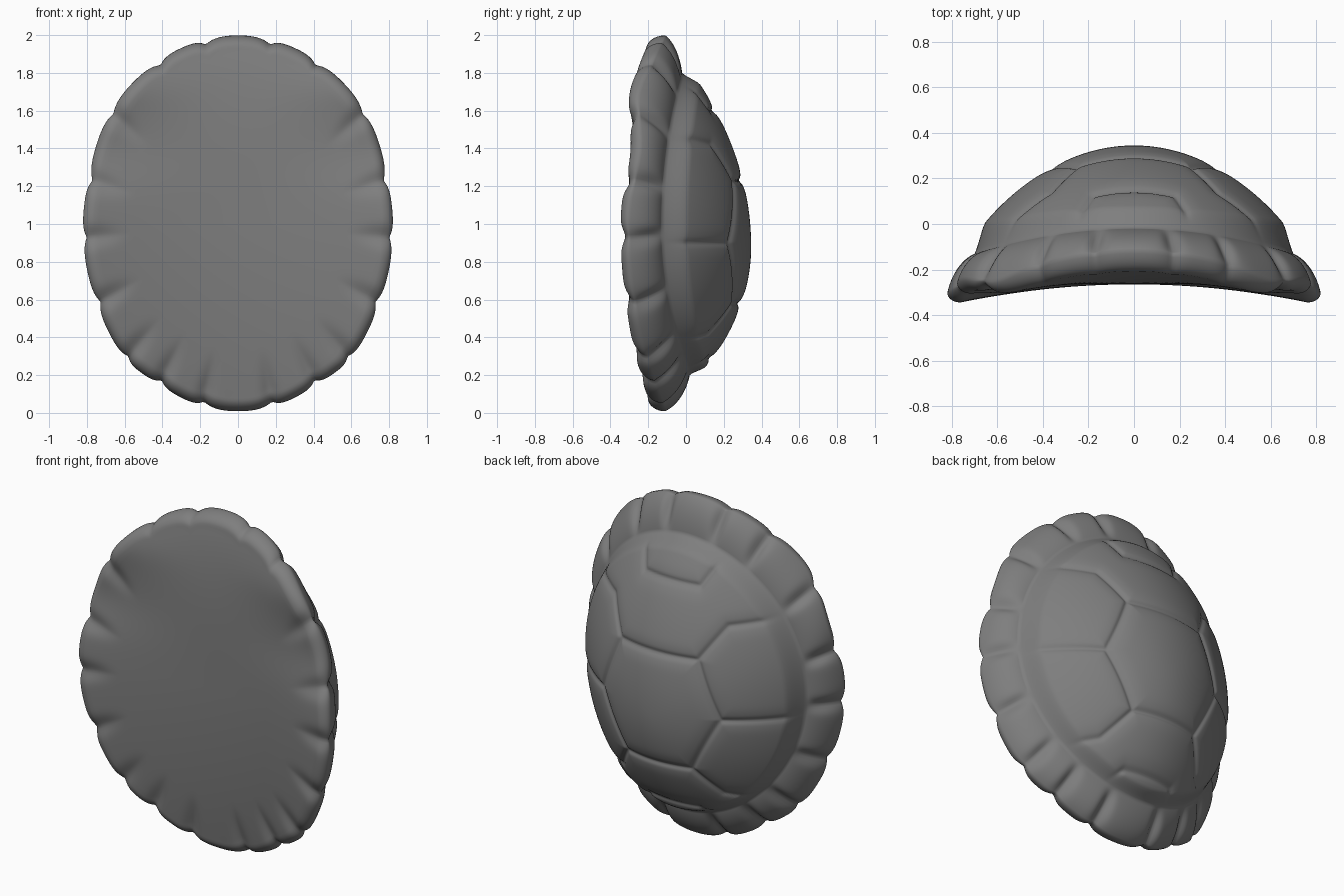
import bpy, bmesh, math
from mathutils import Vector

cube = bpy.data.objects.get("Cube")
if cube:
    bpy.data.objects.remove(cube, do_unlink=True)

SEGS = 384

# Notches between the edge plates, one half (x, z), top to bottom
NOTCHES = [(.17, 1.95), (.41, 1.84), (.66, 1.58), (.77, 1.23), (.80, .93),
           (.728, .59), (.58, .30), (.405, .175), (.18, .06)]
knots = [(math.atan2(z - 1, x / .82), math.hypot(x / .82, z - 1)) for x, z in NOTCHES]
knots = ([(math.pi - knots[0][0], knots[0][1])] + knots
         + [(-math.pi - knots[-1][0], knots[-1][1])])

# Seams between the dome plates, one half (x, z)
SEAMS = [
    [(0, 1.23), (.25, 1.23), (.38, .90), (.21, .58), (0, .58)],
    [(.25, 1.23), (.37, 1.42), (.66, 1.47)],
    [(.38, .90), (.72, .90)],
    [(.21, .58), (.33, .42), (.55, .36)],
    [(0, 1.60), (.18, 1.60), (.23, 1.70)],
    [(0, .29), (.16, .29), (.21, .24)],
]
segments = [(Vector(a), Vector(b)) for s in SEAMS for a, b in zip(s, s[1:])]


def lerp(a, b, t):
    return a + (b - a) * t


def smooth(a, b, v):
    t = max(0, min(1, (v - a) / (b - a)))
    return t * t * (3 - 2 * t)


def bell(v, width):
    return math.exp(-(v / width) ** 2)


def seam_depth(x, z):
    p = Vector((abs(x), z))
    best = 9
    for a, b in segments:
        d = b - a
        t = max(0, min(1, (p - a).dot(d) / d.length_squared))
        best = min(best, (p - a - d * t).length)
    return .012 * bell(best, .015) + .009 * bell(best, .045)


def outline(theta):
    """Scalloped edge: radius factor and angular distance to the next notch."""
    a = math.atan2(math.sin(theta), abs(math.cos(theta)))
    for (a0, k0), (a1, k1) in zip(knots, knots[1:]):
        if a1 <= a <= a0:
            t = (a0 - a) / (a0 - a1)
            k = lerp(k0, k1, t) + .026 * (1 - abs(2 * t - 1) ** 4)
            return k, min(a0 - a, a - a1)


def front_y(x, z):
    dz = z - 1
    lift = dz ** 4 if dz > 0 else dz ** 2
    wave = .05 * bell(z - 1.4, .2) - .035 * bell(z - 1.72, .12) - .09
    return -.265 + wave * (x / .8) ** 2 + .075 * lift


def section(theta):
    """Cross-section from the dome apex, over the edge, to the front centre."""
    c, s = math.cos(theta), math.sin(theta)
    k, gap = outline(theta)
    notch = bell(gap, .04)
    inner = Vector((.70 * c, 1 + .80 * s))
    outer = Vector((.82 * c * k, 1 + s * k))
    apex, middle = Vector((0, .88)), Vector((0, 1))
    edge_y = -.13 + (.11 if s > 0 else .15) * s * s
    lip_y = -.06 + (.09 if s > 0 else .13) * s * s
    power = lerp(.88, .95, s * s)
    pts = []

    # Dome, dropping steeply into the groove around it
    for i in range(1, 91):
        rho = i / 90
        p = apex.lerp(inner, rho)
        y = lerp(lip_y, .345, (1 - rho * rho) ** power)
        y -= seam_depth(p.x, p.y) * (1 - smooth(.92, 1, rho))
        y -= (lip_y - edge_y) * smooth(.93, 1, rho)
        pts.append((p.x, y, p.y))

    # Edge plates
    rim_y = front_y(*outer) + .055 + .025 * s * s
    bulge = lerp(.6, .3, notch)
    for i in range(1, 21):
        u = i / 20
        a = u * math.pi / 2
        p = inner.lerp(outer, lerp(u, math.sin(a), bulge))
        y = lerp(edge_y, rim_y, lerp(u, 1 - math.cos(a), bulge))
        pts.append((p.x, y - .014 * notch * math.sin(math.pi * u), p.y))

    # Shallow creases on the front, fading out towards the top
    crease = .024 * bell(gap, .055) * (1 - smooth(.65, .85, s))

    def front(r):
        p = middle.lerp(outer, r)
        return p, front_y(*p) + crease * smooth(.7, 1, r)

    # Rounded lip
    lip = .07
    target = front(1 - lip)[1]
    for i in range(1, 9):
        a = i / 8 * math.pi / 2
        p = middle.lerp(outer, 1 - lip * (1 - math.cos(a)))
        pts.append((p.x, lerp(rim_y, target, math.sin(a)), p.y))

    # Hollow front face
    for i in range(1, 30):
        p, y = front((1 - lip) * (1 - i / 30))
        pts.append((p.x, y, p.y))
    return pts


bm = bmesh.new()
columns = [[bm.verts.new(p) for p in section((j + .5) / SEGS * math.tau)]
           for j in range(SEGS)]
dome_tip = bm.verts.new((0, .345, .88))
front_tip = bm.verts.new((0, front_y(0, 1), 1))
for j, col in enumerate(columns):
    nxt = columns[(j + 1) % SEGS]
    bm.faces.new((dome_tip, col[0], nxt[0]))
    bm.faces.new((front_tip, nxt[-1], col[-1]))
    for i in range(len(col) - 1):
        bm.faces.new((col[i], col[i + 1], nxt[i + 1], nxt[i]))
bmesh.ops.recalc_face_normals(bm, faces=bm.faces)
for f in bm.faces:
    f.smooth = True
mesh = bpy.data.meshes.new("shell")
bm.to_mesh(mesh)
bm.free()

# Material
grey = bpy.data.materials.new("shell grey")
grey.use_nodes = True
colour = (.21, .21, .21, 1)
grey.diffuse_color = colour
bsdf = next(n for n in grey.node_tree.nodes if n.type == 'BSDF_PRINCIPLED')
bsdf.inputs["Base Color"].default_value = colour
mesh.materials.append(grey)

shell = bpy.data.objects.new("shell", mesh)
bpy.context.scene.collection.objects.link(shell)
